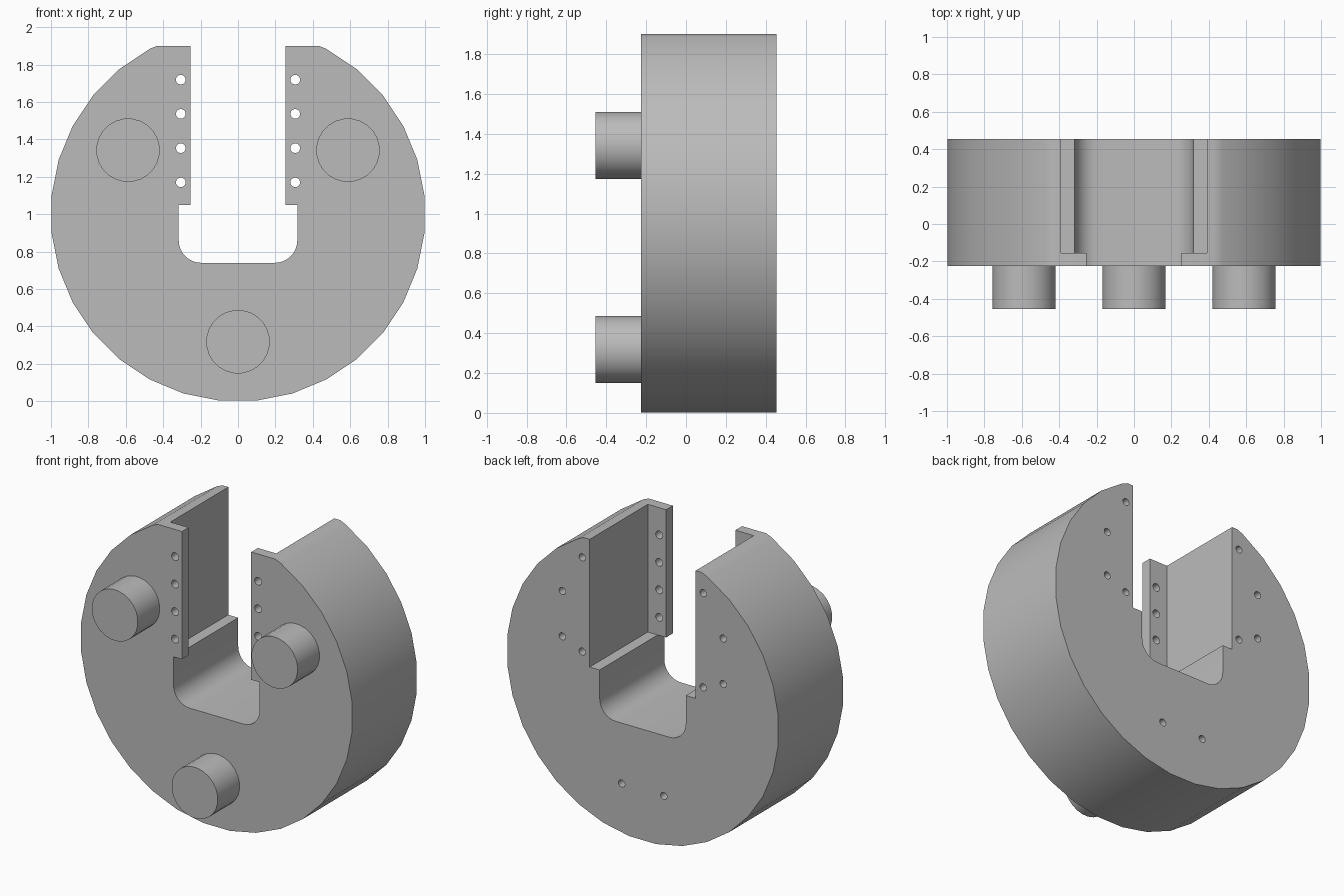
import bpy, bmesh, math

cube = bpy.data.objects.get("Cube")
if cube:
    bpy.data.objects.remove(cube, do_unlink=True)

grey = bpy.data.materials.new("plain grey")
grey.use_nodes = True
colour = (0.5, 0.5, 0.5, 1)
grey.diffuse_color = colour
grey.node_tree.nodes["Principled BSDF"].inputs["Base Color"].default_value = colour

FRONT, BACK = -0.225, 0.455      # faces of the ring
LIP = -0.155                     # rear of the thin front lips
LEDGE = 1.05                     # floor of the guide slot


def prism(name, outline, y0, y1):
    """Extrude an (x, z) outline along y."""
    bm = bmesh.new()
    face = bm.faces.new([bm.verts.new((x, y0, z)) for x, z in outline])
    moved = bmesh.ops.extrude_face_region(bm, geom=[face])["geom"]
    bmesh.ops.translate(bm, vec=(0, y1 - y0, 0),
                        verts=[v for v in moved if isinstance(v, bmesh.types.BMVert)])
    bmesh.ops.recalc_face_normals(bm, faces=bm.faces)
    mesh = bpy.data.meshes.new(name)
    bm.to_mesh(mesh)
    bm.free()
    mesh.materials.append(grey)
    obj = bpy.data.objects.new(name, mesh)
    bpy.context.collection.objects.link(obj)
    return obj


def circle(x, z, r, sides):
    step = 2 * math.pi / sides
    return [(x + r * math.cos((i + 0.5) * step), z + r * math.sin((i + 0.5) * step))
            for i in range(sides)]


def box(half, z0, z1):
    return [(-half, z0), (half, z0), (half, z1), (-half, z1)]


def activate(obj):
    bpy.ops.object.select_all(action="DESELECT")
    obj.select_set(True)
    bpy.context.view_layer.objects.active = obj


def cut(target, cutter):
    cutter.hide_render = True
    mod = target.modifiers.new("cut", "BOOLEAN")
    mod.operation, mod.solver, mod.object = "DIFFERENCE", "EXACT", cutter
    activate(target)
    bpy.ops.object.modifier_apply(modifier=mod.name)
    bpy.data.objects.remove(cutter, do_unlink=True)


def smooth(obj):
    activate(obj)
    bpy.ops.object.shade_smooth_by_angle(angle=math.radians(30))


# Round body with a flattened top
body = prism("ring_body", circle(0, 1, 1.002, 32), FRONT, BACK)
cut(body, prism("top_cutter", box(2, 1.9, 2.5), -1, 1))

# Open slot: narrow between the lips, wide behind them
cut(body, prism("lip_cutter", box(0.255, LEDGE - 0.1, 2.5), -1, 1))
cut(body, prism("guide_cutter", box(0.39, LEDGE, 2.5), LIP, 1))

# Rounded well below the slot
W, FLOOR, R = 0.317, 0.74, 0.12
arc = [(W - R + R * math.sin(i * math.pi / 16), FLOOR + R - R * math.cos(i * math.pi / 16))
       for i in range(9)]
well = arc + [(W, LEDGE), (-W, LEDGE)] + [(-x, z) for x, z in reversed(arc)]
cut(body, prism("well_cutter", well, -1, 1))

# Screw holes: through the lips, and blind in the back
for side in (-1, 1):
    for i in range(4):
        cut(body, prism("lip_hole", circle(side * 0.306, 1.17 + i * 0.183, 0.026, 16), -1, 0))
    for x, z in ((0.445, 1.765), (0.592, 1.502), (0.592, 1.2), (0.445, 1.138), (0.155, 0.338)):
        cut(body, prism("back_hole", circle(side * x, z, 0.024, 16), BACK - 0.2, 1))
smooth(body)

# Three locating pins on the front
for name, x, z in (("left_pin", 0.588, 1.342), ("right_pin", -0.588, 1.342), ("bottom_pin", 0, 0.318)):
    smooth(prism(name, circle(x, z, 0.17, 24), FRONT - 0.23, FRONT))
